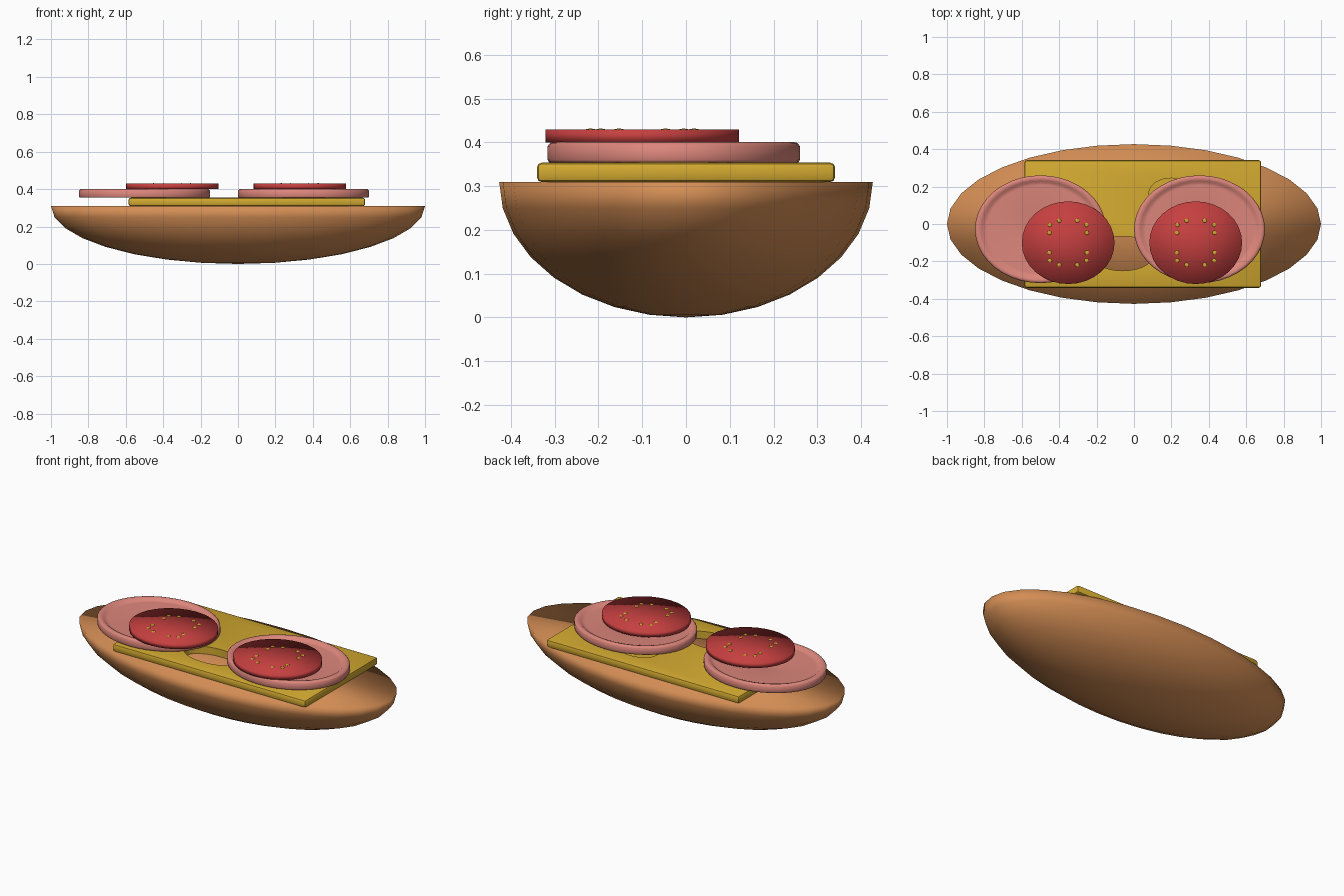
import bpy, bmesh, math

if "Cube" in bpy.data.objects:
    bpy.data.objects.remove(bpy.data.objects["Cube"])


def material(name, rgb):
    m = bpy.data.materials.new(name)
    m.diffuse_color = (*rgb, 1)
    m.use_nodes = True
    m.node_tree.nodes["Principled BSDF"].inputs["Base Color"].default_value = m.diffuse_color
    return m


CRUST = material("bread crust", (0.66, 0.27, 0.09))
CHEESE = material("cheese yellow", (0.65, 0.40, 0.03))
HAM = material("ham pink", (0.72, 0.24, 0.20))
TOMATO = material("tomato red", (0.56, 0.05, 0.05))


def finish(bm, name, mat, smooth=True):
    bmesh.ops.recalc_face_normals(bm, faces=bm.faces)
    me = bpy.data.meshes.new(name)
    bm.to_mesh(me)
    bm.free()
    for p in me.polygons:
        p.use_smooth = smooth
    ob = bpy.data.objects.new(name, me)
    bpy.context.collection.objects.link(ob)
    if mat:
        me.materials.append(mat)
    return ob


def lathe(name, profile, center, rx, ry, mat, seg=32):
    """Spin (radius, z) points into an elliptical solid; radius 0 closes an end."""
    bm = bmesh.new()
    rings = []
    for r, z in profile:
        if r == 0:
            rings.append([bm.verts.new((center[0], center[1], z))] * seg)
        else:
            rings.append([bm.verts.new((center[0] + rx * r * math.cos(2 * math.pi * i / seg),
                                        center[1] + ry * r * math.sin(2 * math.pi * i / seg), z))
                          for i in range(seg)])
    for a, b in zip(rings, rings[1:]):
        for i in range(seg):
            j = (i + 1) % seg
            bm.faces.new(list(dict.fromkeys((a[i], a[j], b[j], b[i]))))
    return finish(bm, name, mat)


# Bread: lower half of a flattened ellipsoid with a flat top
curve = [(math.sin(k * math.pi / 16), 0.31 * (1 - math.cos(k * math.pi / 16))) for k in range(9)]
curve[0] = (0, 0)
lathe("bread_half", curve + [(0, 0.31)], (0, 0), 1.0, 0.427, CRUST)

# Cheese slice: bevelled slab with holes cut in it
bm = bmesh.new()
bmesh.ops.create_cube(bm, size=1)
for v in bm.verts:
    v.co = (0.0475 + v.co.x * 1.265, v.co.y * 0.682, 0.3315 + v.co.z * 0.045)
bmesh.ops.bevel(bm, geom=bm.edges[:], offset=0.012, segments=2, profile=0.5, affect='EDGES')
cheese = finish(bm, "cheese_slice", CHEESE)
for x, y, rx, ry, low in ((-0.06, -0.158, 0.17, 0.092, 0.25), (0.2, 0.165, 0.12, 0.08, 0.325)):
    cutter = lathe("hole_cutter", [(0, low), (1, low), (1, 0.45), (0, 0.45)], (x, y), rx, ry, CHEESE)
    cutter.hide_render = True
    mod = cheese.modifiers.new("hole", 'BOOLEAN')
    mod.operation, mod.object, mod.solver = 'DIFFERENCE', cutter, 'EXACT'
    bpy.context.view_layer.objects.active = cheese
    bpy.ops.object.modifier_apply(modifier=mod.name)
    bpy.data.objects.remove(cutter)
bpy.ops.object.select_all(action='DESELECT')
cheese.select_set(True)
bpy.context.view_layer.objects.active = cheese
bpy.ops.object.shade_smooth_by_angle(angle=math.radians(40))

# Ham slices: raised rounded rim around a shallow recess
ham_profile = [(0, 0.354), (0.99, 0.354), (1, 0.36), (1, 0.392), (0.98, 0.399), (0.95, 0.401),
               (0.90, 0.397), (0.87, 0.388), (0.82, 0.387), (0.35, 0.386), (0.15, 0.375), (0, 0.37)]
for side, x in (("left", -0.5), ("right", 0.35)):
    lathe(side + "_ham_slice", ham_profile, (x, -0.028), 0.35, 0.288, HAM, 40)

# Tomato slices with four groups of seeds
for side, x in (("left", -0.352), ("right", 0.33)):
    lathe(side + "_tomato_slice", [(0, 0.40), (1, 0.40), (1, 0.429), (0, 0.429)],
          (x, -0.1), 0.248, 0.221, TOMATO)
    bm = bmesh.new()
    for sx in (-1, 1):
        for sy in (-1, 1):
            for dx, dy in ((0.048, 0.118), (0.098, 0.095), (0.1, 0.053)):
                new = bmesh.ops.create_uvsphere(bm, u_segments=8, v_segments=6, radius=1)["verts"]
                for v in new:
                    v.co = (x + sx * dx + v.co.x * 0.012, -0.1 + sy * dy + v.co.y * 0.012,
                            0.4285 + v.co.z * 0.003)
    finish(bm, side + "_tomato_seeds", CHEESE)
